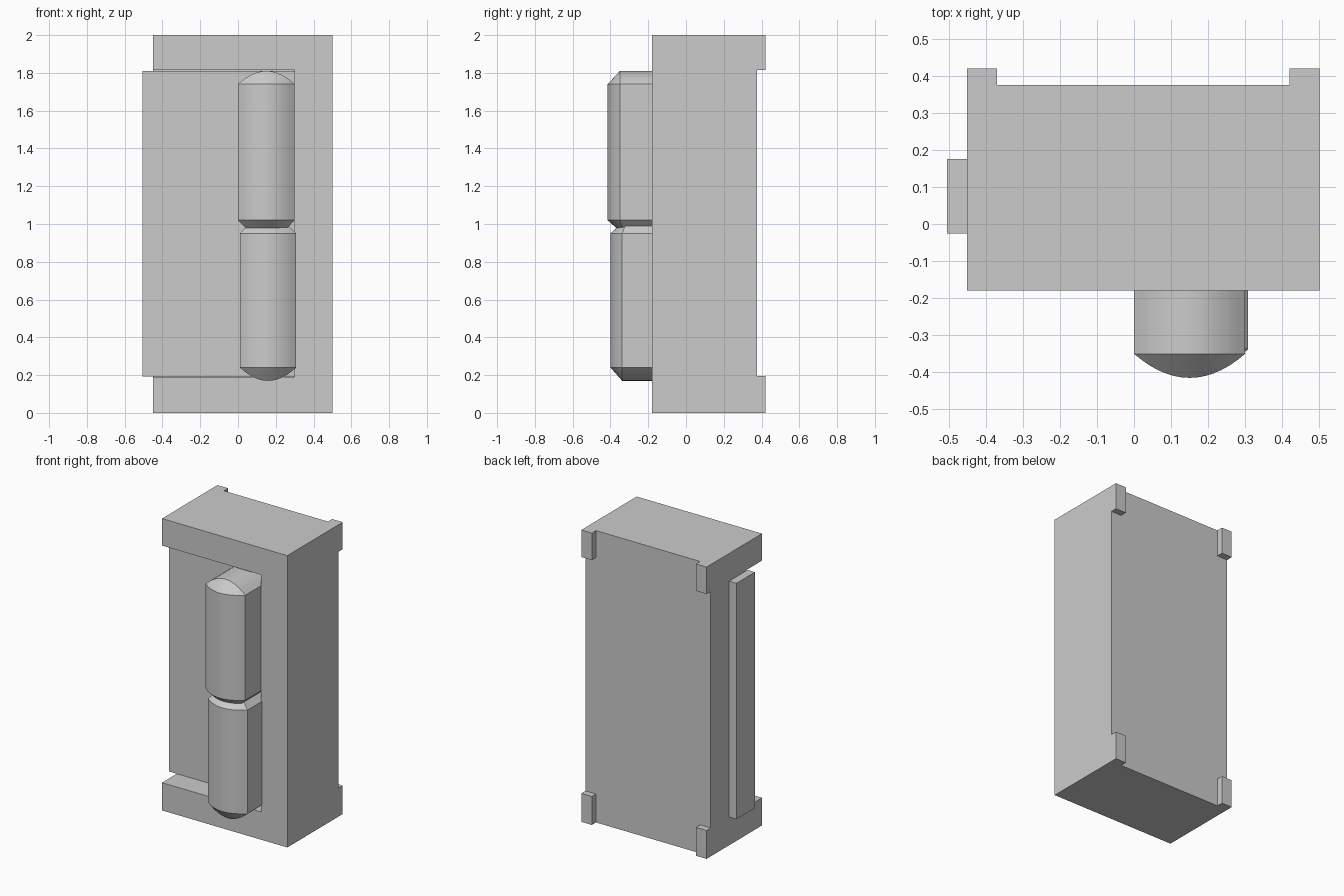
import bpy, bmesh, math

if "Cube" in bpy.data.objects:
    bpy.data.objects.remove(bpy.data.objects["Cube"])


def box(name, lo, hi):
    bm = bmesh.new()
    bmesh.ops.create_cube(bm, size=1)
    for v in bm.verts:
        v.co = [(a + b) / 2 + c * (b - a) for a, b, c in zip(lo, hi, v.co)]
    return add_object(name, bm)


def add_object(name, bm):
    mesh = bpy.data.meshes.new(name)
    bm.to_mesh(mesh)
    bm.free()
    obj = bpy.data.objects.new(name, mesh)
    bpy.context.collection.objects.link(obj)
    return obj


def select(obj):
    bpy.ops.object.select_all(action='DESELECT')
    obj.select_set(True)
    bpy.context.view_layer.objects.active = obj


def cut(obj, lo, hi):
    cutter = box("cutter", lo, hi)
    cutter.hide_render = True
    mod = obj.modifiers.new("cut", 'BOOLEAN')
    mod.operation = 'DIFFERENCE'
    mod.solver = 'EXACT'
    mod.object = cutter
    select(obj)
    bpy.ops.object.modifier_apply(modifier=mod.name)
    bpy.data.objects.remove(cutter)


def cushion(name, x0, x1, y_side, y_front, z_round, z_tip, z_flat, z_end):
    """Lofted bar: arched front and outer end, chamfered inner end."""
    bm = bmesh.new()
    y_back, n = -0.03, 14
    rows = []
    stops = sorted({0.0, 1.0, 0.13, 0.87} | {i / n for i in range(1, n)})
    for t in stops:
        arc = 1 - (2 * t - 1) ** 2
        ramp = min(1, min(t, 1 - t) / 0.13)
        x = x0 + (x1 - x0) * t
        yf = y_side + (y_front - y_side) * arc
        tip = z_round + (z_tip - z_round) * arc
        end = z_flat + (z_end - z_flat) * ramp
        profile = [(y_back, tip), (y_side, tip), (yf, z_round), (yf, z_flat),
                   (min(yf + 0.045 * ramp, y_side + 0.03), end), (y_back, end)]
        rows.append([bm.verts.new((x, y, z)) for y, z in profile])
    for a, b in zip(rows, rows[1:]):
        for i in range(6):
            j = (i + 1) % 6
            bm.faces.new((a[i], a[j], b[j], b[i]))
    bm.faces.new(rows[0])
    bm.faces.new(rows[-1])
    bmesh.ops.remove_doubles(bm, verts=bm.verts, dist=0.0005)
    bmesh.ops.recalc_face_normals(bm, faces=bm.faces)
    obj = add_object(name, bm)
    select(obj)
    bpy.ops.object.shade_smooth_by_angle(angle=math.radians(25))


# Housing: front recess open to the left, back cut away to leave four corner feet
housing = box("housing", (-0.45, -0.18, 0), (0.5, 0.42, 2))
cut(housing, (-1, -1, 0.19), (0.3, 0, 1.815))
cut(housing, (-1, 0.375, 0.195), (1, 1, 1.815))
cut(housing, (-0.37, 0.375, -1), (0.42, 1, 3))

# Panel lying in the recess and sticking out of the left side
box("inner_panel", (-0.505, -0.025, 0.193), (0.299, 0.175, 1.81))

# Two rounded bars stacked in the recess
cushion("upper_bar", 0.0, 0.3, -0.35, -0.415, 1.74, 1.81, 1.02, 0.98)
cushion("lower_bar", 0.01, 0.308, -0.338, -0.4, 0.24, 0.17, 0.95, 0.99)
